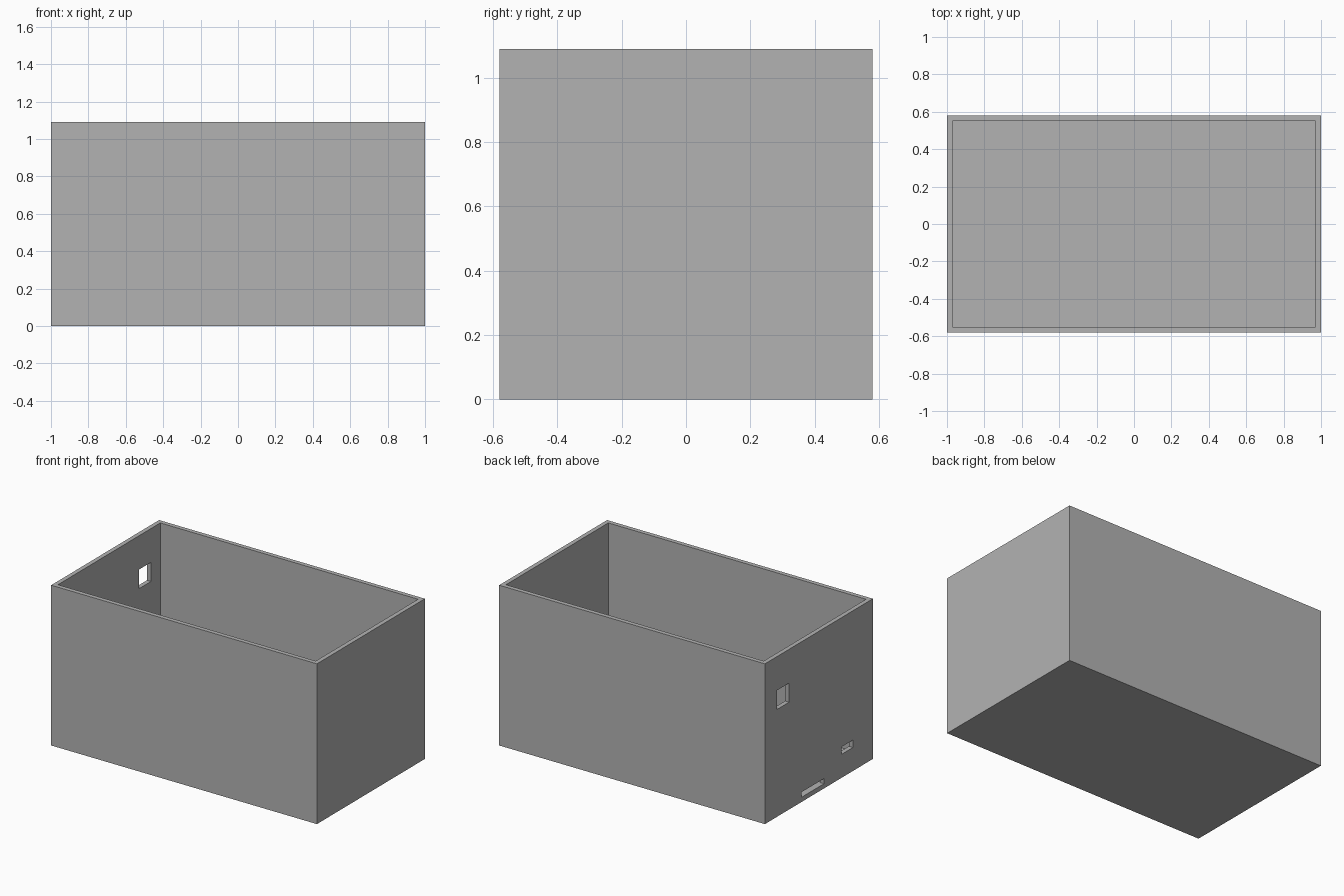
import bpy

cube = bpy.data.objects.get("Cube")
if cube:
    bpy.data.objects.remove(cube, do_unlink=True)

WIDTH, DEPTH, HEIGHT, WALL = 2.0, 1.16, 1.09, 0.03

grey = bpy.data.materials.new("plain grey")
grey.use_nodes = True
colour = (0.45, 0.45, 0.45, 1)
grey.diffuse_color = colour
grey.node_tree.nodes["Principled BSDF"].inputs["Base Color"].default_value = colour


def box(name, size, centre):
    bpy.ops.mesh.primitive_cube_add(size=1, location=centre)
    ob = bpy.context.object
    ob.name = name
    ob.scale = size
    bpy.ops.object.transform_apply(location=False, rotation=False, scale=True)
    ob.data.materials.append(grey)
    return ob


def cut(target, cutter):
    mod = target.modifiers.new(cutter.name, 'BOOLEAN')
    mod.operation = 'DIFFERENCE'
    mod.solver = 'EXACT'
    mod.object = cutter
    cutter.hide_render = True
    cutter.hide_set(True)
    cutter.display_type = 'WIRE'


# Open-topped case
case = box("open_case", (WIDTH, DEPTH, HEIGHT), (0, 0, HEIGHT / 2))
cavity = box("cavity_cutter", (WIDTH - 2 * WALL, DEPTH - 2 * WALL, HEIGHT),
             (0, 0, HEIGHT / 2 + WALL))
cut(case, cavity)

# Openings through the right end wall: y range, z range
openings = {
    "square_port": (0.32, 0.45, 0.73, 0.86),
    "small_port": (-0.365, -0.245, 0.16, 0.21),
    "low_slot": (-0.055, 0.185, 0.032, 0.067),
}
for name, (y0, y1, z0, z1) in openings.items():
    cutter = box(name + "_cutter", (4 * WALL, y1 - y0, z1 - z0),
                 (-WIDTH / 2 + WALL / 2, (y0 + y1) / 2, (z0 + z1) / 2))
    cut(case, cutter)

# Apply the cuts, then discard the cutters
bpy.context.view_layer.objects.active = case
for mod in list(case.modifiers):
    cutter = mod.object
    bpy.ops.object.modifier_apply(modifier=mod.name)
    bpy.data.objects.remove(cutter, do_unlink=True)
